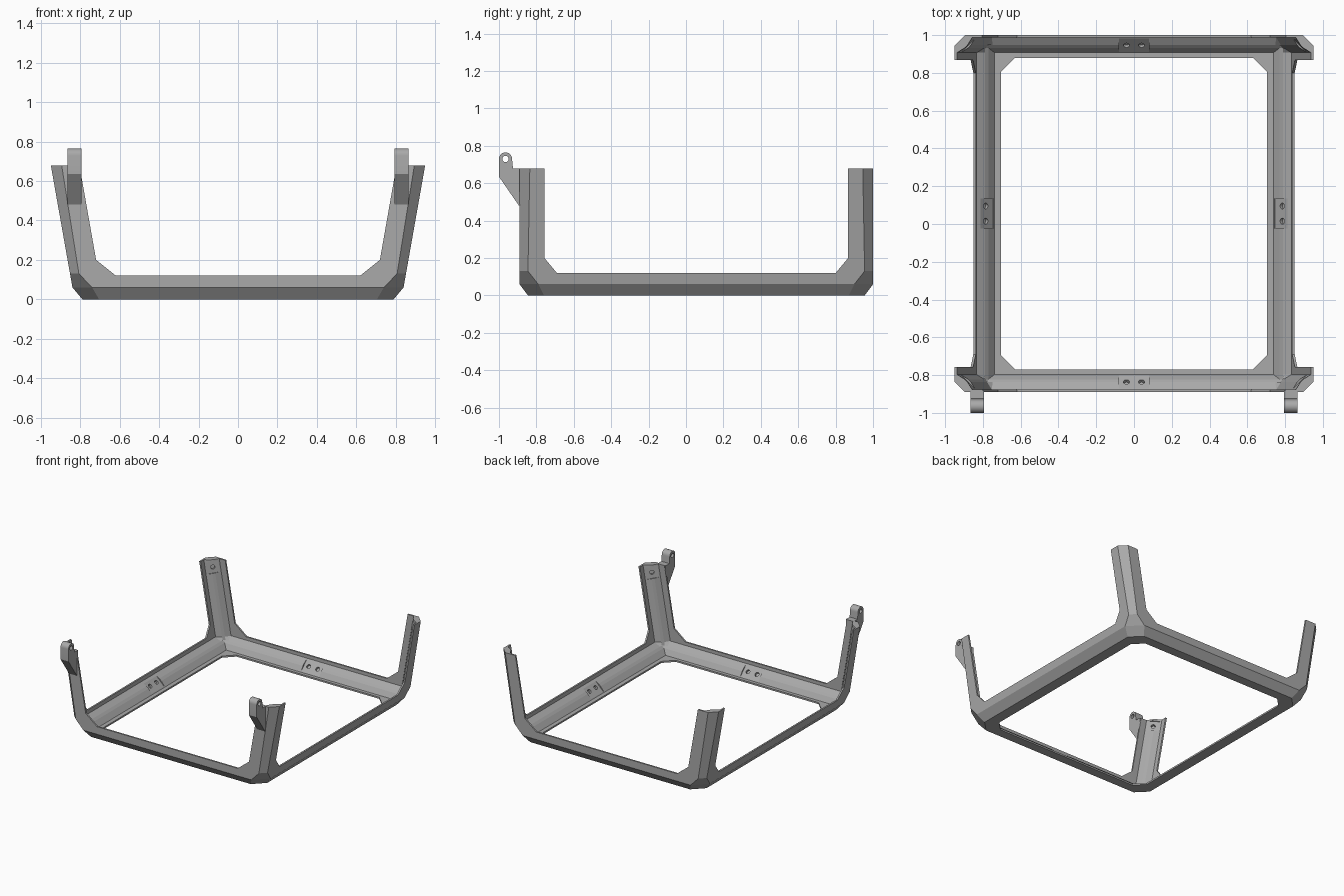
import bpy, bmesh, math
from mathutils import Vector, Matrix

if "Cube" in bpy.data.objects:
    bpy.data.objects.remove(bpy.data.objects["Cube"])

CY = 0.055            # frame centre in y
HY = 0.945            # frame half depth
LEAN = 0.177          # outward lean of the sides
WALL = 0.013          # thin wall thickness

grey = bpy.data.materials.new("mid grey")
grey.diffuse_color = (0.40, 0.40, 0.40, 1)
grey.use_nodes = True
grey.node_tree.nodes["Principled BSDF"].inputs["Base Color"].default_value = grey.diffuse_color


def half_x(z):
    return 0.84 + LEAN * (z - 0.06)


def ring(hx, hy, z, corner):
    """Closed loop of a rectangle whose corners follow (u, v) insets."""
    pts = []
    for sx, sy in ((1, 1), (-1, 1), (-1, -1), (1, -1)):
        c = corner if sx * sy > 0 else corner[::-1]
        pts += [Vector((sx * (hx - u), CY + sy * (hy - v), z)) for u, v in c]
    return pts


def loft(name, rings):
    """Solid skinned through rings of equal point count."""
    bm = bmesh.new()
    vs = [[bm.verts.new(p) for p in r] for r in rings]
    n = len(rings[0])
    for a, b in zip(vs, vs[1:]):
        for i in range(n):
            j = (i + 1) % n
            bm.faces.new((a[i], a[j], b[j], b[i]))
    bm.faces.new(vs[0][::-1])
    bm.faces.new(vs[-1])
    bmesh.ops.remove_doubles(bm, verts=bm.verts, dist=1e-5)
    bmesh.ops.recalc_face_normals(bm, faces=bm.faces)
    return add(name, bm)


def add(name, bm):
    me = bpy.data.meshes.new(name)
    bm.to_mesh(me)
    bm.free()
    me.materials.append(grey)
    ob = bpy.data.objects.new(name, me)
    bpy.context.scene.collection.objects.link(ob)
    return ob


def cut(target, cutters):
    """Subtract the cutters, bake the result and remove them."""
    for c in cutters:
        c.hide_render = True
        m = target.modifiers.new("cut", 'BOOLEAN')
        m.operation, m.solver, m.object = 'DIFFERENCE', 'EXACT', c
    dg = bpy.context.evaluated_depsgraph_get()
    me = bpy.data.meshes.new_from_object(target.evaluated_get(dg))
    target.modifiers.clear()
    target.data = me
    for c in cutters:
        bpy.data.objects.remove(c)


# Outer tub with bevelled edges and larger facets at the base corners
def chamfer(c):
    return [(0, c), (c, 0)]


frame = loft("corner_frame", [
    ring(0.79, HY - 0.045, 0, chamfer(0.085)),
    ring(0.84, HY, 0.06, chamfer(0.10)),
    ring(half_x(0.13), HY, 0.13, chamfer(0.045)),
    ring(half_x(0.68), HY, 0.68, chamfer(0.055))])

# Inner cavity, leaving a stiffening ridge along every edge
RIDGE = [(0, 0.08), (0.04, 0.055), (0.055, 0.04), (0.08, 0)]
rings = []
for d, h in ((0.08, 0), (0.055, 0.04), (0.04, 0.055), (0, 0.08), (0, 0.75)):
    z = WALL + h
    rings.append(ring(half_x(z) - WALL, HY - WALL, z,
                      [(max(u, d), max(v, d)) for u, v in RIDGE]))
cutters = [loft("cavity", rings)]

# Openings in the floor, the front and back, and the two sides
cutters.append(loft("floor_opening", [
    ring(0.705, 0.825, z, chamfer(0.075)) for z in (-0.1, 0.3)]))
side = [(0.62, 0.12), (0.72, 0.20), (0.815, 0.74)]
outline = side + [(-x, z) for x, z in side[::-1]]
cutters.append(loft("front_opening", [
    [Vector((x, y, z)) for x, z in outline] for y in (-1.2, 1.2)]))
side = [(0.745, 0.12), (0.812, 0.20), (0.812, 0.74)]
outline = side + [(-y, z) for y, z in side[::-1]]
cutters.append(loft("side_opening", [
    [Vector((x, CY + y, z)) for y, z in outline] for x in (-1.2, 1.2)]))


# Flat mounting pads cut across the ridges, with screw holes
def pad(centre, axis, normal, length, holes):
    x = Vector(axis).normalized()
    z = Vector(normal).normalized()
    z = (z - x * z.dot(x)).normalized()
    y = z.cross(x)
    m = Matrix((x, y, z)).transposed().to_4x4()
    m.translation = Vector(centre)
    bm = bmesh.new()
    bmesh.ops.create_cube(bm, size=1, matrix=m @ Matrix.Translation((0, 0, 0.03))
                          @ Matrix.Diagonal((length, 0.108, 0.06, 1)))
    cutters.append(add("pad_cutter", bm))
    for h in holes:
        bm = bmesh.new()
        bmesh.ops.create_cone(bm, cap_ends=True, segments=20, radius1=0.016,
                              radius2=0.016, depth=0.06,
                              matrix=m @ Matrix.Translation((h, 0, 0.012)))
        cutters.append(add("hole_cutter", bm))


IN = 0.054
for s in (-1, 1):
    pad((0, CY + s * (HY - IN), IN), (1, 0, 0), (0, -s, 1), 0.16, (-0.04, 0.04))
    pad((s * (half_x(IN) - IN), CY, IN), (0, 1, 0), (-s, 0, 1), 0.16, (-0.04, 0.04))
    for t in (-1, 1):
        pad((s * (half_x(0.62) - IN), CY + t * (HY - IN), 0.62),
            (s * LEAN, 0, 1), (-s, -t, 0), 0.09, (0,))
cut(frame, cutters)

# Hinge lugs on the two front posts
arc = [(-0.965 + 0.035 * math.cos(math.radians(a)),
        0.73 + 0.035 * math.sin(math.radians(a))) for a in range(0, 181, 15)]
lug = [(-0.88, 0.48), (-0.88, 0.68), (-0.925, 0.68)] + arc + [(-1.0, 0.635), (-0.893, 0.48)]
for s, name in ((-1, "left_hinge_lug"), (1, "right_hinge_lug")):
    ob = loft(name, [[Vector((s * x, y, z)) for y, z in lug] for x in (0.795, 0.865)])
    bm = bmesh.new()
    bmesh.ops.create_cone(bm, cap_ends=True, segments=24, radius1=0.017,
                          radius2=0.017, depth=0.2,
                          matrix=Matrix.Translation((s * 0.83, -0.965, 0.73))
                          @ Matrix.Rotation(math.pi / 2, 4, 'Y'))
    cut(ob, [add("pin_hole_cutter", bm)])
    bpy.context.view_layer.objects.active = ob
    ob.select_set(True)
    bpy.ops.object.shade_smooth_by_angle(angle=math.radians(25))
    ob.select_set(False)
